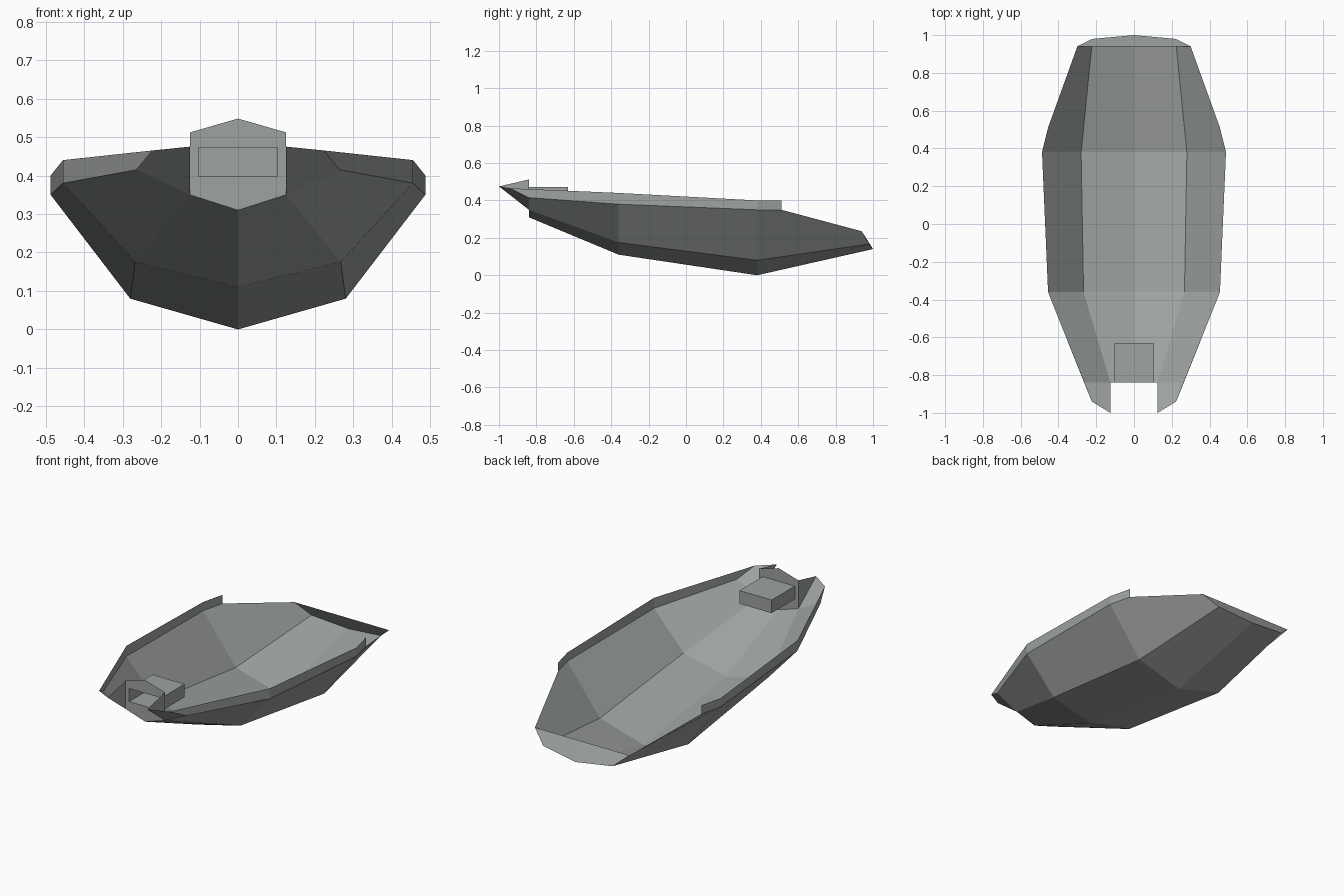
import bpy
import bmesh
from mathutils import Vector

cube = bpy.data.objects.get("Cube")
if cube:
    bpy.data.objects.remove(cube, do_unlink=True)

GREY = (0.34, 0.365, 0.355, 1.0)
mat = bpy.data.materials.new("hull grey")
mat.use_nodes = True
mat.diffuse_color = GREY
mat.node_tree.nodes["Principled BSDF"].inputs["Base Color"].default_value = GREY


def half_part(name, panels):
    """Build the +x half from (outward direction, corners) panels, then mirror it."""
    bm = bmesh.new()
    for outward, corners in panels:
        face = bm.faces.new([bm.verts.new(c) for c in corners])
        face.normal_update()
        if face.normal.dot(Vector(outward)) < 0:
            face.normal_flip()
    bmesh.ops.remove_doubles(bm, verts=bm.verts, dist=0.0005)
    mesh = bpy.data.meshes.new(name)
    bm.to_mesh(mesh)
    bm.free()
    mesh.materials.append(mat)
    obj = bpy.data.objects.new(name, mesh)
    bpy.context.collection.objects.link(obj)
    mirror = obj.modifiers.new("mirror", 'MIRROR')
    mirror.use_axis[0] = True
    mirror.use_clip = True
    return obj


DOWN, SIDE, FRONT, BACK, UP = (0, 0, -1), (1, 0, 0), (0, -1, 0), (0, 1, 0), (0, 0, 1)
BILGE = (1, 0, -1)

# Hull lines, bow to stern
NOSE = -0.84
keel = [(0, NOSE, 0.31), (0, -0.36, 0.11), (0, 0.38, 0), (0, 1.0, 0.14)]
chine = [(0.125, NOSE, 0.35), (0.267, -0.36, 0.175), (0.28, 0.38, 0.08), (0.22, 0.98, 0.167)]
rim = [(0.264, NOSE, 0.415), (0.455, -0.36, 0.38), (0.487, 0.38, 0.35), (0.455, 0.51, 0.35)]
lip = [(0.223, -0.94, 0.465), (0.455, -0.36, 0.44), (0.487, 0.38, 0.40), (0.455, 0.51, 0.40)]
stern_corner = (0.3, 0.94, 0.235)
prong_tip = (0.125, -1.0, 0.475)

# Open hull shell: bottom, sides, and the sloping bow prong
shell = [(DOWN, (keel[i], keel[i + 1], chine[i + 1], chine[i])) for i in range(3)]
shell += [(BILGE, (chine[i], chine[i + 1], rim[i + 1], rim[i])) for i in range(2)]
shell.append((BILGE, (chine[2], chine[3], stern_corner, rim[3], rim[2])))
shell.append((DOWN, (chine[0], rim[0], lip[0], prong_tip)))
half_part("hull_shell", shell)

# Upright lip along the rim
half_part("rim_lip", [(SIDE, (rim[i], rim[i + 1], lip[i + 1], lip[i])) for i in range(3)])

# Sloping stern plate
half_part("stern_plate", [(BACK, (keel[3], chine[3], stern_corner, (0, 0.94, 0.235)))])

# Bow bulkhead with a rectangular opening
plate = [(0, NOSE, 0.31), chine[0], (0.125, NOSE, 0.512), (0, NOSE, 0.548)]
W, LOW, HIGH, END = 0.102, 0.398, 0.473, -0.63
hole = [(0, NOSE, LOW), (W, NOSE, LOW), (W, NOSE, HIGH), (0, NOSE, HIGH)]
half_part("bow_bulkhead",
          [(FRONT, (plate[i], plate[i + 1], hole[i + 1], hole[i])) for i in range(3)])

# Triangular cheek joining the bulkhead to each prong
half_part("bow_cheek", [(SIDE, (prong_tip, plate[1], plate[2]))])

# Recess behind the opening, closed at its inner end
inner = [(x, END, z) for x, y, z in hole]
recess = [(d, (hole[i], hole[i + 1], inner[i + 1], inner[i]))
          for i, d in enumerate((DOWN, SIDE, UP))]
recess.append((BACK, inner))
half_part("bow_recess", recess)
